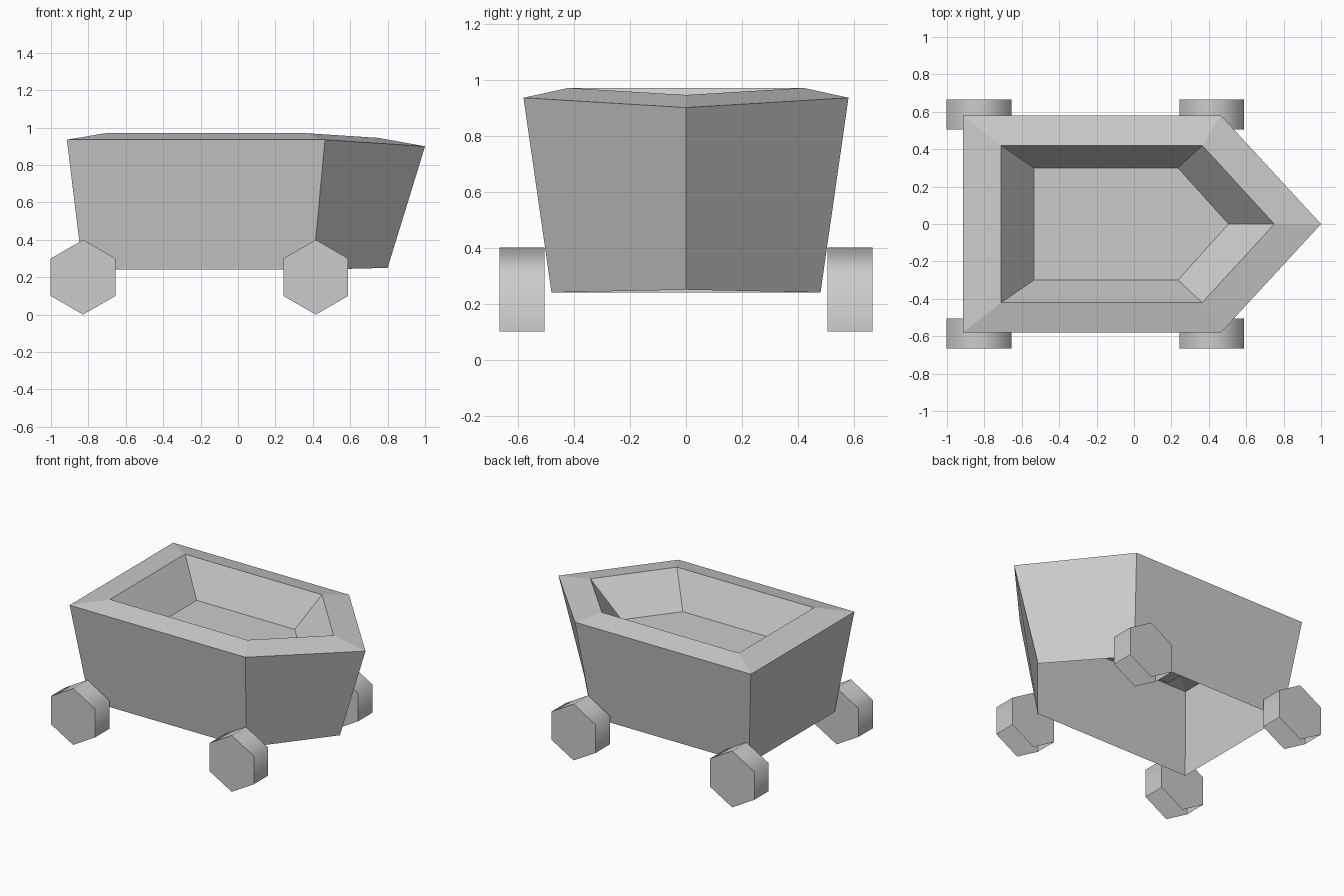
import bpy
import bmesh
from math import radians, sin, cos

cube = bpy.data.objects.get("Cube")
if cube:
    bpy.data.objects.remove(cube, do_unlink=True)

grey = bpy.data.materials.new("plain grey")
grey.use_nodes = True
grey.diffuse_color = (0.6, 0.6, 0.6, 1)
grey.node_tree.nodes["Principled BSDF"].inputs["Base Color"].default_value = (0.6, 0.6, 0.6, 1)


def finish(name, bm):
    mesh = bpy.data.meshes.new(name)
    bm.to_mesh(mesh)
    bm.free()
    mesh.materials.append(grey)
    obj = bpy.data.objects.new(name, mesh)
    bpy.context.collection.objects.link(obj)
    return obj


def pointed_ring(bm, rear, shoulder, tip, side, z, tip_z):
    """Five-sided outline with a pointed end, counter-clockwise from above."""
    outline = [(rear, -side, z), (shoulder, -side, z), (tip, 0, tip_z),
               (shoulder, side, z), (rear, side, z)]
    return [bm.verts.new(p) for p in outline]


def bridge(bm, lower, upper):
    for i in range(len(lower)):
        j = (i + 1) % len(lower)
        bm.faces.new((lower[i], lower[j], upper[j], upper[i]))


# Cart body: open underneath, flared walls, sloped rim and shallow basin
bm = bmesh.new()
rings = [
    pointed_ring(bm, -0.83, 0.40, 0.80, 0.48, 0.24, 0.25),
    pointed_ring(bm, -0.915, 0.465, 1.0, 0.58, 0.935, 0.90),
    pointed_ring(bm, -0.71, 0.365, 0.75, 0.42, 0.97, 0.945),
    pointed_ring(bm, -0.535, 0.235, 0.505, 0.30, 0.735, 0.72),
]
for lower, upper in zip(rings, rings[1:]):
    bridge(bm, lower, upper)
bm.faces.new(rings[-1])
finish("cart_body", bm)


# Six-sided wheels: full end caps, tread open on the two lowest sides
def wheel(name, x, y, radius=0.2, half_width=0.08):
    bm = bmesh.new()
    front, back = [], []
    for k in range(6):
        a = radians(60 * k - 90)
        px, pz = x + radius * cos(a), radius + radius * sin(a)
        front.append(bm.verts.new((px, y - half_width, pz)))
        back.append(bm.verts.new((px, y + half_width, pz)))
    bm.faces.new(front)
    bm.faces.new(back[::-1])
    for k in range(1, 5):
        tread = bm.faces.new((front[k], back[k], back[k + 1], front[k + 1]))
        tread.smooth = True
    for e in bm.edges:
        e.smooth = all(f.smooth for f in e.link_faces)
    finish(name, bm)


for end, x in (("rear", -0.828), ("nose", 0.416)):
    for side, y in (("front", -0.585), ("back", 0.585)):
        wheel(f"{end}_{side}_wheel", x, y)
